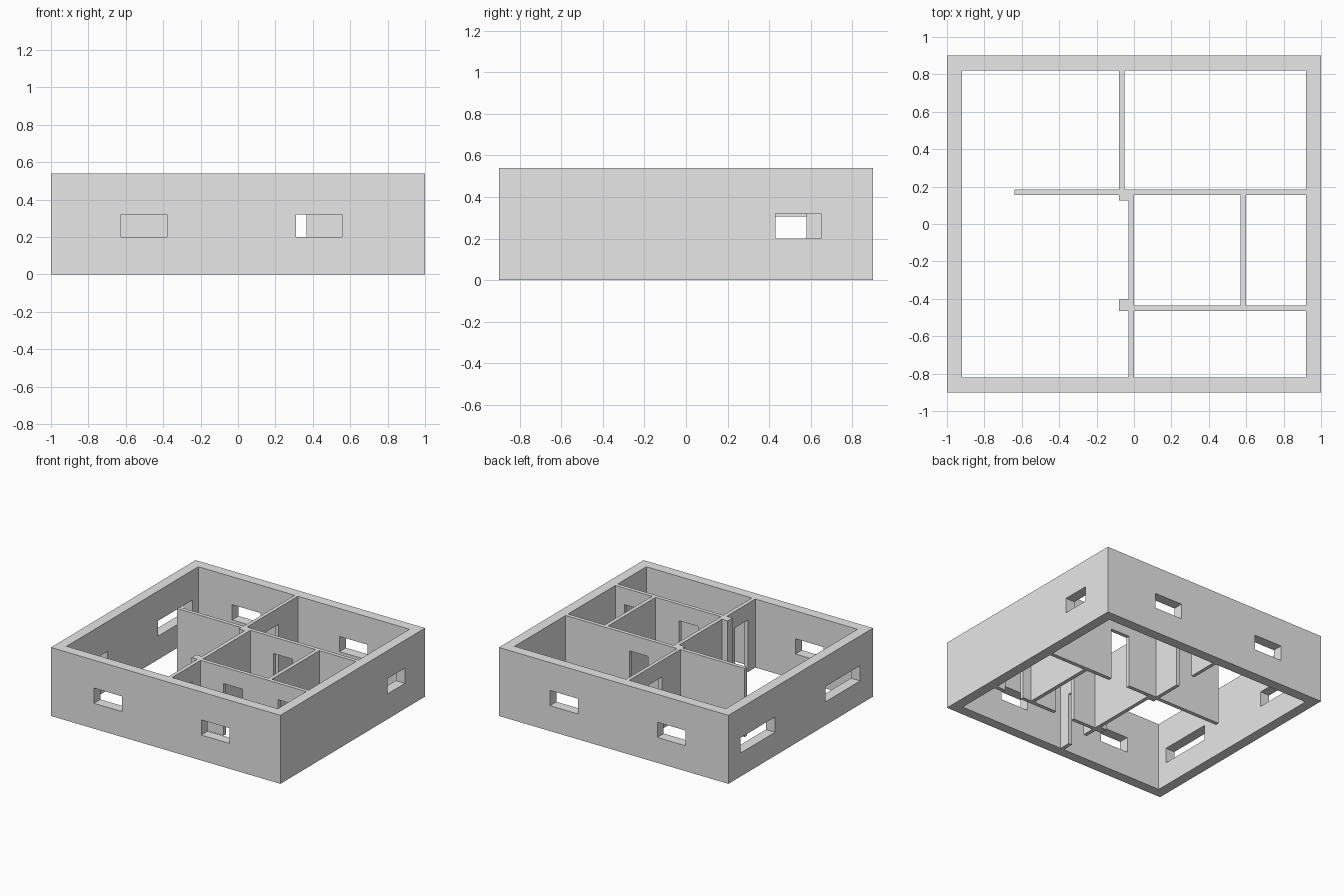
import bpy
from mathutils import Vector

if "Cube" in bpy.data.objects:
    bpy.data.objects.remove(bpy.data.objects["Cube"], do_unlink=True)

H = 0.54            # wall height
DOOR_H = 0.41       # door opening height

plaster = bpy.data.materials.new("plaster_grey")
plaster.use_nodes = True
plaster.diffuse_color = (0.8, 0.8, 0.8, 1)
plaster.node_tree.nodes["Principled BSDF"].inputs["Base Color"].default_value = (0.8, 0.8, 0.8, 1)


def box(name, x, y, z=(0, H)):
    """Box spanning the given x, y and z ranges."""
    lo, hi = Vector((x[0], y[0], z[0])), Vector((x[1], y[1], z[1]))
    bpy.ops.mesh.primitive_cube_add(size=1, location=(0, 0, 0))
    ob = bpy.context.object
    ob.name = name
    for v in ob.data.vertices:
        v.co = Vector(v.co[i] * (hi[i] - lo[i]) + (lo[i] + hi[i]) / 2 for i in range(3))
    ob.data.materials.append(plaster)
    return ob


def cut(ob, x, y, z):
    """Cut a box-shaped opening out of an object."""
    cutter = box("opening_cutter", x, y, z)
    cutter.hide_render = True
    mod = ob.modifiers.new("opening", "BOOLEAN")
    mod.operation, mod.solver, mod.object = "DIFFERENCE", "EXACT", cutter
    bpy.context.view_layer.objects.active = ob
    bpy.ops.object.modifier_apply(modifier=mod.name)
    bpy.data.objects.remove(cutter, do_unlink=True)


def inner_wall(name, x, y, doors=()):
    """Thin partition with door openings given as ranges along its length."""
    ob = box(name, x, y)
    along_x = x[1] - x[0] > y[1] - y[0]
    for d in doors:
        dx = d if along_x else (x[0] - 0.02, x[1] + 0.02)
        dy = (y[0] - 0.02, y[1] + 0.02) if along_x else d
        cut(ob, dx, dy, (-0.1, DOOR_H))


# Thick outer shell, open at the top and bottom
shell = box("outer_walls", (-1, 1), (-0.9, 0.9))
cut(shell, (-0.92, 0.92), (-0.82, 0.82), (-0.1, H + 0.1))

# Matching windows in the front and back walls
for side in (-1, 1):
    wall_y = sorted((side * 0.78, side * 0.95))
    for wx in ((-0.625, -0.38), (0.31, 0.555)):
        cut(shell, wx, wall_y, (0.20, 0.32))

# Two wide windows on one side, a single small one on the other
for wy in ((-0.74, -0.31), (0.32, 0.75)):
    cut(shell, (-1.05, -0.88), wy, (0.185, 0.305))
cut(shell, (0.88, 1.05), (0.43, 0.65), (0.20, 0.32))

# Partitions with their doors
bath_door = (0.20, 0.365)
inner_wall("long_cross_wall", (-0.64, 0.92), (0.155, 0.185), [bath_door])
inner_wall("back_room_wall", (-0.08, -0.052), (0.185, 0.82), [(0.415, 0.58)])
inner_wall("centre_wall", (-0.03, 0), (-0.82, 0.155), [(-0.73, -0.565)])
inner_wall("front_cross_wall", (0, 0.92), (-0.465, -0.435), [bath_door, (0.675, 0.84)])
inner_wall("closet_wall", (0.57, 0.60), (-0.435, 0.155))

# Short piers beside the centre wall
box("back_pier", (-0.08, -0.03), (0.125, 0.155))
box("front_pier", (-0.08, -0.03), (-0.465, -0.405))
